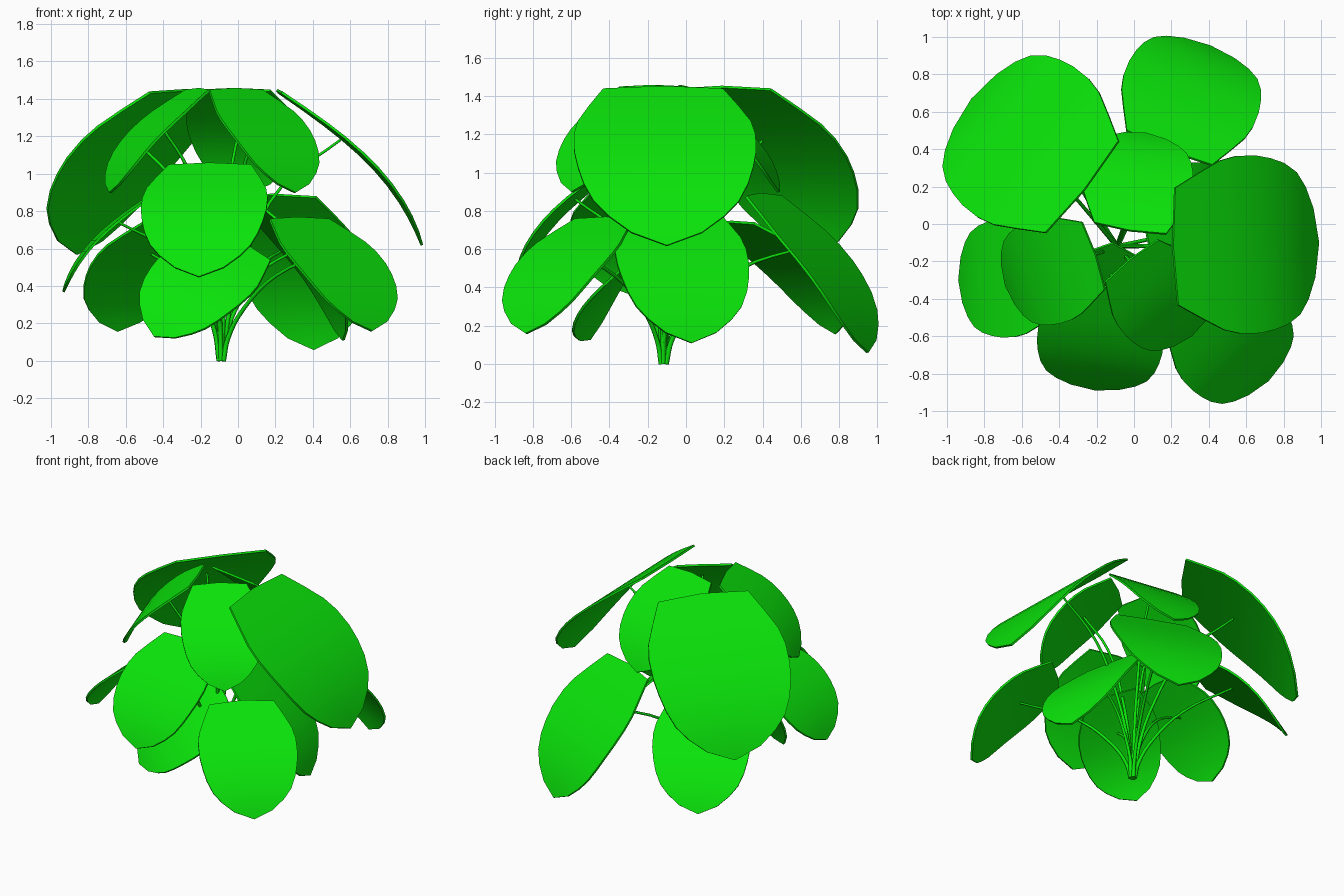
import bpy
import math
from mathutils import Vector

if "Cube" in bpy.data.objects:
    bpy.data.objects.remove(bpy.data.objects["Cube"], do_unlink=True)

# One green for leaves and stalks
green = bpy.data.materials.new("leaf green")
green.use_nodes = True
colour = (0.003, 0.77, 0.003, 1)
green.diffuse_color = colour
green.node_tree.nodes["Principled BSDF"].inputs["Base Color"].default_value = colour

ROOT = Vector((-0.09, -0.12, 0))
ARCH = 0.23                  # rise of the blade above its chord, steepest at the tip
ATTACH = 3                   # station where the stalk meets the blade
# Half width along a blade of unit length: (station, half width)
OUTLINE = [(0, .28), (.14, .35), (.26, .405), (.36, .425), (.48, .425), (.58, .41),
           (.68, .385), (.78, .34), (.86, .27), (.94, .165)]


def make_blade(name, base, tip, width, roll):
    """Arched, blunt-based leaf from base middle to tip; returns the stalk joint."""
    base, tip = Vector(base), Vector(tip)
    along = tip - base
    length = along.length
    along.normalize()
    level = Vector((-along.y, along.x, 0)).normalized()
    normal = along.cross(level)
    roll = math.radians(roll)
    side = level * math.cos(roll) - normal * math.sin(roll)
    normal = along.cross(side)

    def spine(t):
        return base + along * length * t + normal * length * ARCH * (t - t ** 3)

    verts, faces = [], []
    for t, half in OUTLINE:
        edge = spine(t)
        reach = side * half * width * length
        verts += [edge - reach, spine(t if t else -0.02), edge + reach]
    for i in range(len(OUTLINE) - 1):
        for j in (3 * i, 3 * i + 1):
            faces.append((j, j + 3, j + 4, j + 1))
    last = len(verts)
    verts.append(spine(1))
    faces += [(last - 3, last, last - 2), (last - 2, last, last - 1)]
    mesh = bpy.data.meshes.new(name)
    mesh.from_pydata(verts, [], faces)
    mesh.materials.append(green)
    obj = bpy.data.objects.new(name, mesh)
    bpy.context.collection.objects.link(obj)

    # Thin slab with crisp rims
    solid = obj.modifiers.new("thickness", 'SOLIDIFY')
    solid.thickness = 0.014
    solid.offset = -1
    for other in bpy.context.selected_objects:
        other.select_set(False)
    bpy.context.view_layer.objects.active = obj
    obj.select_set(True)
    bpy.ops.object.modifier_apply(modifier=solid.name)
    bpy.ops.object.shade_smooth_by_angle(angle=math.radians(35))
    return spine(OUTLINE[ATTACH][0])


def make_stalk(name, joint):
    """Thin tapered stalk that rises, then arches out to the blade."""
    curve = bpy.data.curves.new(name, 'CURVE')
    curve.dimensions = '3D'
    curve.bevel_depth = 0.012
    curve.bevel_resolution = 1
    curve.use_fill_caps = True
    curve.resolution_u = 4
    path = [(.02, 0), (.06, .2), (.2, .47), (.5, .78), (.98, .985)]
    spline = curve.splines.new('BEZIER')
    spline.bezier_points.add(len(path) - 1)
    reach = joint - ROOT
    for i, (p, (r, h)) in enumerate(zip(spline.bezier_points, path)):
        p.co = ROOT + Vector((reach.x * r, reach.y * r, reach.z * h))
        p.handle_left_type = p.handle_right_type = 'AUTO'
        p.radius = 1.2 - 0.14 * i
    curve.materials.append(green)
    obj = bpy.data.objects.new(name, curve)
    bpy.context.collection.objects.link(obj)


# Each leaf: name, middle of its base edge, tip, width factor, roll in degrees
LEAVES = [
    ("large_leaf_back_right", (-.28, .20, 1.44), (-.87, .67, .57), .97, 0),
    ("large_leaf_left", (.23, -.12, 1.44), (.99, -.10, .62), 1, 0),
    ("large_leaf_back_left", (.19, .41, .88), (.41, .955, .06), .87, 0),
    ("top_leaf_back", (-.02, -.02, 1.45), (.06, .49, .90), .92, 0),
    ("top_leaf_front_left", (-.01, -.20, 1.45), (.31, -.60, .90), .86, 0),
    ("top_leaf_right", (-.22, -.17, 1.45), (-.69, -.33, .90), .91, 0),
    ("middle_leaf_front", (-.15, -.35, 1.05), (-.21, -.89, .45), .98, 0),
    ("middle_leaf_right", (-.43, -.28, .91), (-.94, -.30, .37), 1, 0),
    ("low_leaf_front_left", (.33, -.43, .76), (.72, -.84, .16), .94, 0),
    ("low_leaf_back_right", (-.33, .25, .74), (-.65, .79, .16), .9, 0),
    ("inner_leaf_front_right", (.03, -.20, .62), (-.45, -.51, .13), .9, 34),
    ("inner_leaf_left", (.09, -.08, .82), (.57, .03, .11), .96, 0),
]
for name, base, tip, width, roll in LEAVES:
    make_stalk(name + "_stalk", make_blade(name, base, tip, width, roll))
